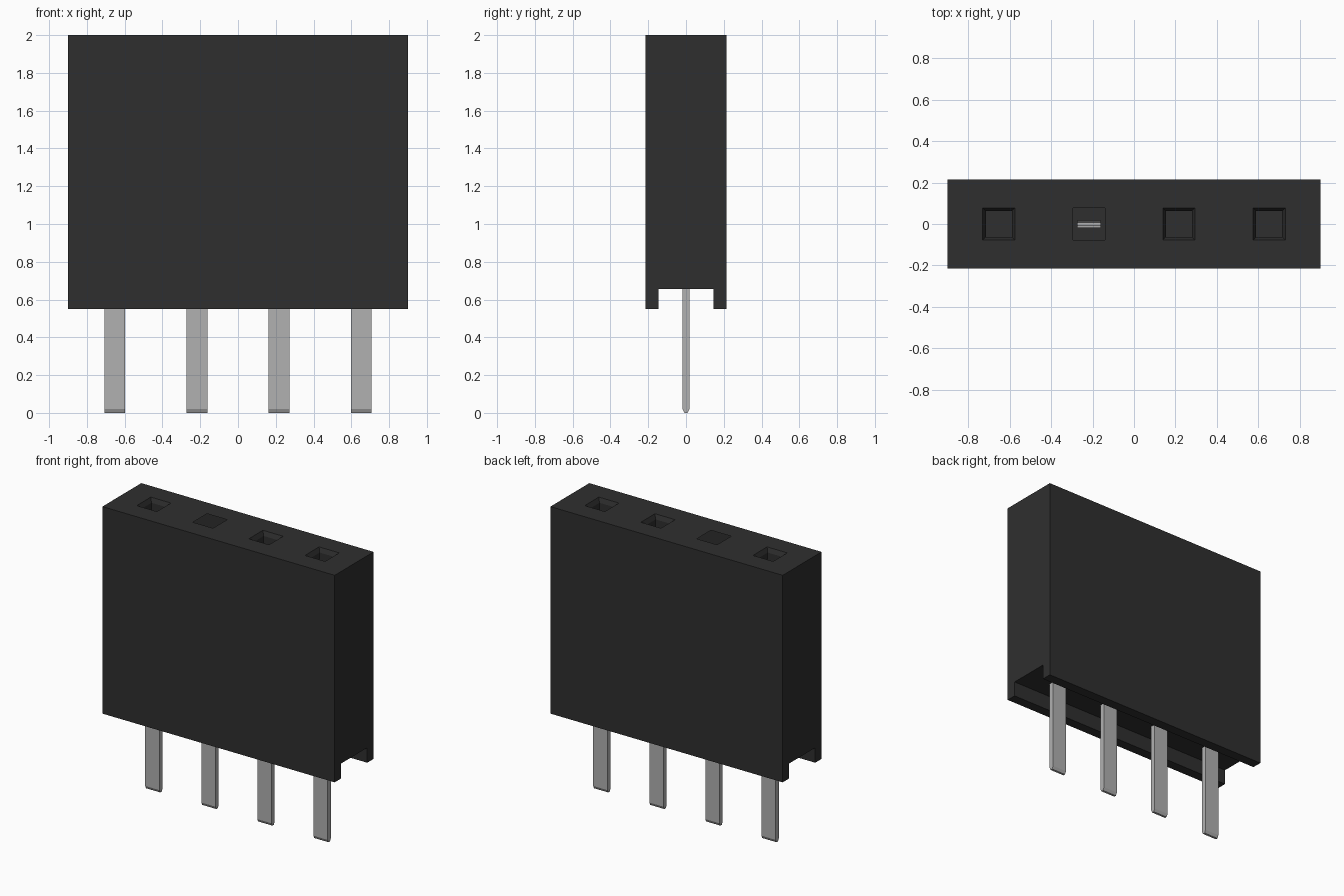
import bpy, bmesh

cube = bpy.data.objects.get("Cube")
if cube:
    bpy.data.objects.remove(cube, do_unlink=True)


def material(name, value, rough):
    m = bpy.data.materials.new(name)
    m.use_nodes = True
    m.diffuse_color = (value, value, value, 1)
    node = m.node_tree.nodes["Principled BSDF"]
    node.inputs["Base Color"].default_value = (value, value, value, 1)
    node.inputs["Roughness"].default_value = rough
    return m


black = material("black plastic", 0.028, 0.6)
grey = material("grey metal", 0.44, 0.5)


def finish(bm, name, mat):
    mesh = bpy.data.meshes.new(name)
    bm.to_mesh(mesh)
    bm.free()
    mesh.materials.append(mat)
    ob = bpy.data.objects.new(name, mesh)
    bpy.context.collection.objects.link(ob)
    return ob


def loft(bm, rings, skip=lambda i, j: False):
    """Join closed rings of points with quads, leaving out skipped cells."""
    vs = [[bm.verts.new(p) for p in ring] for ring in rings]
    n = len(vs[0])
    for i in range(len(vs) - 1):
        for j in range(n):
            if not skip(i, j):
                k = (j + 1) % n
                bm.faces.new((vs[i][j], vs[i][k], vs[i + 1][k], vs[i + 1][j]))
    return vs


def rect(cx, hx, hy, z):
    return [(cx - hx, -hy, z), (cx + hx, -hy, z), (cx + hx, hy, z), (cx - hx, hy, z)]


CENTRES = (-0.652, -0.217, 0.217, 0.652)
OPEN = 1                                 # position without a socket lining
HOLE, PIN_W, PIN_T = 0.078, 0.055, 0.018
BOTTOM, CEILING, TOP = 0.55, 0.655, 2.0

# Housing: hollow channel profile run along x, with socket and pin openings
profile = [(-0.215, BOTTOM), (-0.145, BOTTOM), (-0.145, CEILING),
           (-PIN_T, CEILING), (PIN_T, CEILING), (0.145, CEILING),
           (0.145, BOTTOM), (0.215, BOTTOM), (0.215, TOP),
           (HOLE, TOP), (-HOLE, TOP), (-0.215, TOP)]
cuts = [-0.9] + [c + d for c in CENTRES for d in (-HOLE, -PIN_W, PIN_W, HOLE)] + [0.9]


def opening(i, j):
    in_hole = i % 4 != 0                 # three cells across each socket
    in_pin = i % 4 == 2                  # middle cell is the pin slot
    return (j == 9 and in_hole) or (j == 3 and in_pin)


bm = bmesh.new()
rings = loft(bm, [[(x, y, z) for y, z in profile] for x in cuts], opening)
bm.faces.new(rings[0])
bm.faces.new(rings[-1])
bmesh.ops.recalc_face_normals(bm, faces=bm.faces)
if next(f for f in bm.faces if f.calc_center_median().x < -0.899).normal.x > 0:
    bmesh.ops.reverse_faces(bm, faces=bm.faces)
finish(bm, "housing", black)

for n, c in enumerate(CENTRES, 1):
    # Socket lining: funnel mouth, square shaft and floor, facing inward
    if n - 1 != OPEN:
        bm = bmesh.new()
        rings = loft(bm, [rect(c, HOLE, HOLE, TOP), rect(c, 0.063, 0.063, TOP - 0.03),
                          rect(c, 0.063, 0.063, 0.75)])
        bm.faces.new(rings[-1])
        for f in bm.faces:
            f.normal_update()
            m = f.calc_center_median()
            inward = (c - m.x) * f.normal.x - m.y * f.normal.y + f.normal.z * 0.01
            if inward < 0:
                f.normal_flip()
        finish(bm, f"socket_{n}", black)

    # Contact pin: open at the top, with a bevelled tip
    bm = bmesh.new()
    rings = loft(bm, [rect(c, PIN_W, PIN_T, CEILING), rect(c, PIN_W, PIN_T, 0.02),
                      rect(c, PIN_W, 0.008, 0.0)])
    bm.faces.new(rings[-1])
    for f in bm.faces:
        f.normal_update()
        m = f.calc_center_median()
        outward = (m.x - c) * f.normal.x + m.y * f.normal.y - f.normal.z * 0.001
        if outward < 0:
            f.normal_flip()
    finish(bm, f"pin_{n}", grey)
